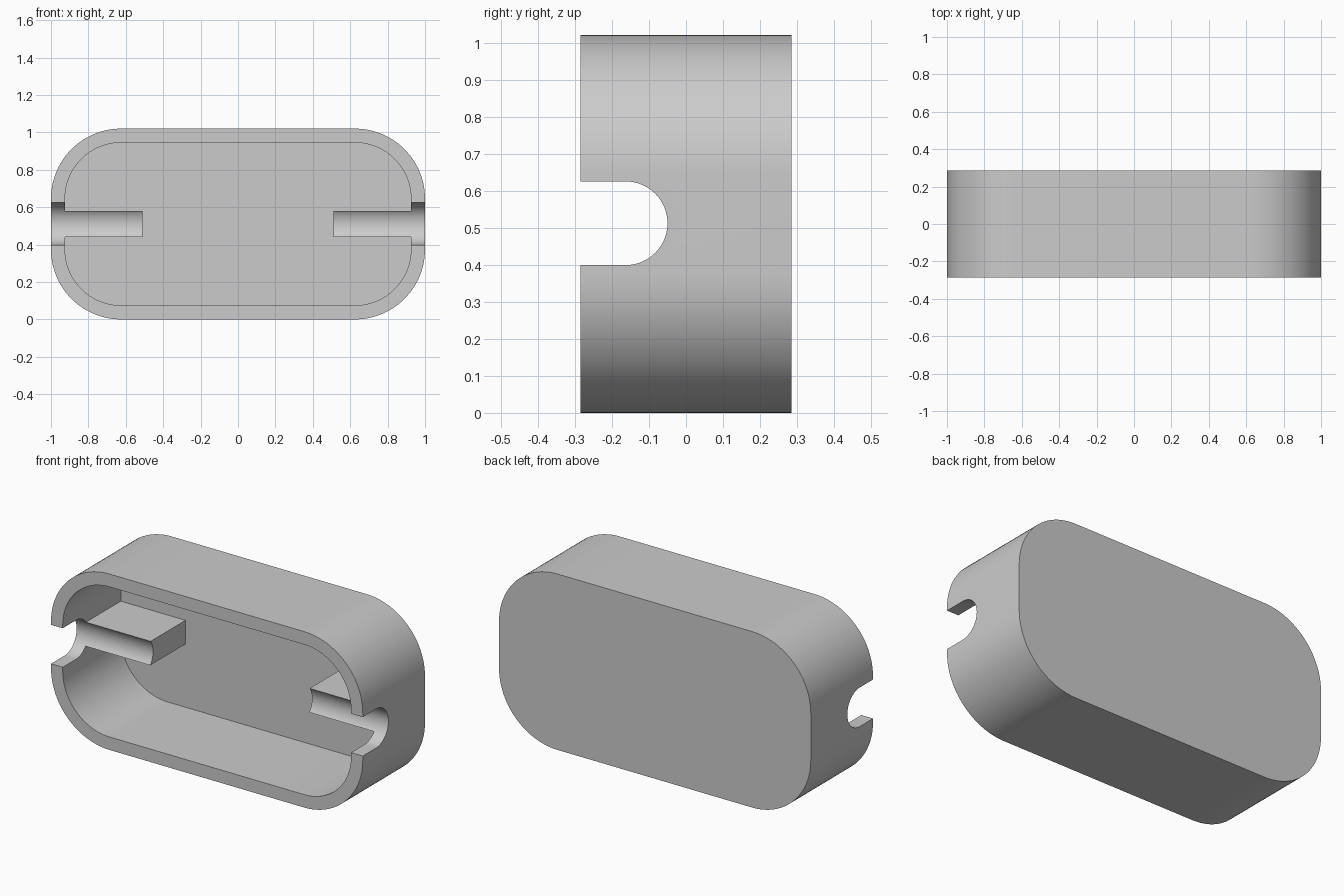
import bpy, bmesh, math

cube = bpy.data.objects.get("Cube")
if cube:
    bpy.data.objects.remove(cube, do_unlink=True)

grey = bpy.data.materials.new("plain_grey")
grey.use_nodes = True
colour = (0.6, 0.6, 0.6, 1)
grey.diffuse_color = colour
grey.node_tree.nodes["Principled BSDF"].inputs["Base Color"].default_value = colour

WIDTH, HEIGHT, DEPTH = 2.0, 1.02, 0.57
WALL, FLOOR, RADIUS = 0.075, 0.038, 0.375
MID = HEIGHT / 2
FRONT, BACK = -DEPTH / 2, DEPTH / 2


def arc(cx, cy, r, start, end, steps):
    """Points along a circular arc, angles in degrees."""
    angles = [math.radians(start + (end - start) * i / steps) for i in range(steps + 1)]
    return [(cx + r * math.cos(a), cy + r * math.sin(a)) for a in angles]


def prism(name, outline, place, shift):
    """Extrude an outline, placed in space by a function, along a shift vector."""
    bm = bmesh.new()
    face = bm.faces.new([bm.verts.new(place(u, v)) for u, v in outline])
    moved = bmesh.ops.extrude_face_region(bm, geom=[face])["geom"]
    bmesh.ops.translate(bm, vec=shift, verts=[g for g in moved if isinstance(g, bmesh.types.BMVert)])
    bmesh.ops.recalc_face_normals(bm, faces=bm.faces)
    mesh = bpy.data.meshes.new(name)
    bm.to_mesh(mesh)
    bm.free()
    mesh.materials.append(grey)
    obj = bpy.data.objects.new(name, mesh)
    bpy.context.collection.objects.link(obj)
    return obj


def rounded_slab(name, inset, y0, y1):
    """Rounded rectangle in the xz plane, running from y0 to y1."""
    r = RADIUS - inset
    outline = []
    for i, (sx, sz) in enumerate([(1, 1), (-1, 1), (-1, -1), (1, -1)]):
        cx, cz = sx * (WIDTH / 2 - RADIUS), MID + sz * (HEIGHT / 2 - RADIUS)
        outline += arc(cx, cz, r, 90 * i, 90 * i + 90, 24)
    return prism(name, outline, lambda u, v: (u, y0, v), (0, y1 - y0, 0))


def combine(body, tool, operation):
    """Apply a boolean and remove the helper."""
    tool.hide_render = True
    mod = body.modifiers.new(operation.lower(), "BOOLEAN")
    mod.operation, mod.solver, mod.object = operation, "EXACT", tool
    bpy.context.view_layer.objects.active = body
    bpy.ops.object.modifier_apply(modifier=mod.name)
    bpy.data.objects.remove(tool, do_unlink=True)


# Hollow tray, open at the front
tray = rounded_slab("tray", 0, FRONT, BACK)
combine(tray, rounded_slab("cavity", WALL, FRONT - 0.1, BACK - FLOOR), "DIFFERENCE")

# Supporting ribs at both ends, running into the wall and floor
for side in (-1, 1):
    rib_outline = [(0.51, MID - 0.069), (0.96, MID - 0.069), (0.96, MID + 0.069), (0.51, MID + 0.069)]
    rib = prism("rib", rib_outline, lambda u, v: (side * u, -0.15, v), (0, 0.42, 0))
    combine(tray, rib, "UNION")

# U-shaped groove through both end walls and the rib fronts
groove_r, groove_y = 0.113, -0.163
groove_outline = arc(groove_y, MID + 0.002, groove_r, -90, 90, 32)
groove_outline += [(-0.5, MID + 0.002 + groove_r), (-0.5, MID + 0.002 - groove_r)]
groove = prism("groove", groove_outline, lambda u, v: (-1.2, u, v), (2.4, 0, 0))
combine(tray, groove, "DIFFERENCE")

# Smooth curves with crisp edges
bpy.ops.object.select_all(action="DESELECT")
tray.select_set(True)
bpy.context.view_layer.objects.active = tray
bpy.ops.object.shade_smooth_by_angle(angle=math.radians(30))
